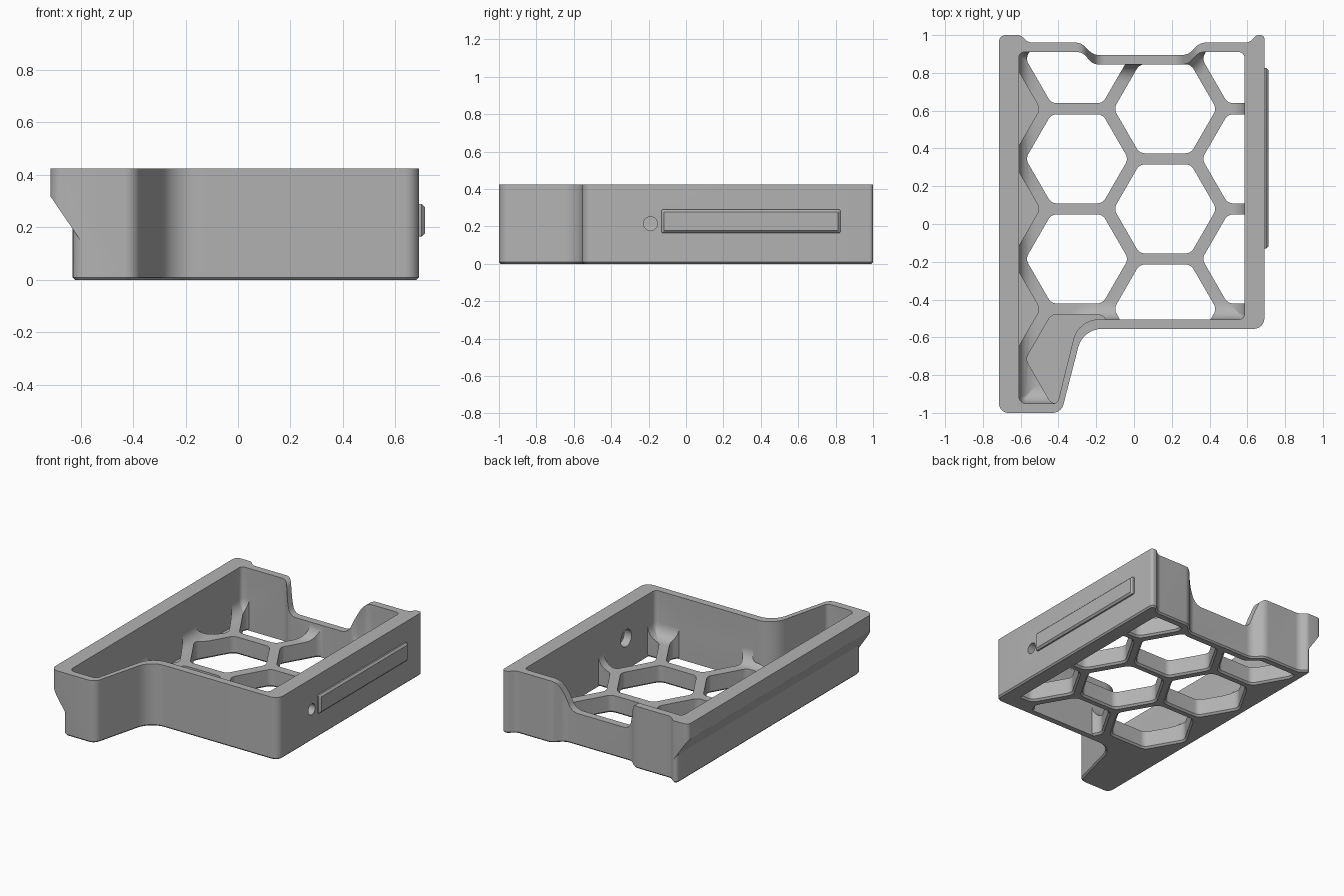
import bpy, math
from mathutils import Vector, Matrix

cube = bpy.data.objects.get("Cube")
if cube:
    bpy.data.objects.remove(cube)

mat = bpy.data.materials.new("plain_grey")
mat.use_nodes = True
grey = (0.45, 0.45, 0.45, 1)
mat.diffuse_color = grey
mat.node_tree.nodes["Principled BSDF"].inputs["Base Color"].default_value = grey


def rounded(points, inset=0.0, steps=8):
    """Counter-clockwise (x, y, radius) corners, offset inwards and rounded."""
    out, n = [], len(points)
    for i in range(n):
        a, b, c = (Vector(points[(i + k) % n][:2]) for k in (-1, 0, 1))
        u, v = (b - a).normalized(), (c - b).normalized()
        nu, nv = Vector((-u.y, u.x)), Vector((-v.y, v.x))
        turn = u.cross(v)
        p = b + (nu + nv) * (inset / (1 + nu.dot(nv)))
        r = points[i][2]
        r = max(r - inset, 0.006) if turn > 0 else r + inset
        ang = math.atan2(turn, u.dot(v))
        start = p - u * r * math.tan(abs(ang) / 2)
        side = math.copysign(1, ang)
        centre = start + nu * r * side
        for k in range(steps + 1):
            out.append(centre + Matrix.Rotation(ang * k / steps, 2) @ (start - centre))
    return out


def stack(name, shapes, layers):
    """Closed solids from rounded outlines, each layer an (inset, z) pair."""
    verts, faces = [], []
    for shape in shapes:
        base = len(verts)
        for inset, z in layers:
            ring = rounded(shape, inset)
            verts += [(p.x, p.y, z) for p in ring]
        n = len(ring)
        for j in range(len(layers) - 1):
            lo, hi = base + j * n, base + j * n + n
            faces += [(lo + i, lo + (i + 1) % n, hi + (i + 1) % n, hi + i) for i in range(n)]
        faces.append([base + i for i in reversed(range(n))])
        faces.append([len(verts) - n + i for i in range(n)])
    mesh = bpy.data.meshes.new(name)
    mesh.from_pydata(verts, [], faces)
    obj = bpy.data.objects.new(name, mesh)
    bpy.context.collection.objects.link(obj)
    mesh.materials.append(mat)
    return obj


def upright(obj):
    """Turn a flat outline so that its y becomes z and its height becomes y."""
    obj.data.transform(Matrix(((1, 0, 0, 0), (0, 0, 1, 0), (0, 1, 0, 0), (0, 0, 0, 1))))
    obj.data.flip_normals()
    return obj


def boolean(target, tool, operation="DIFFERENCE"):
    mod = target.modifiers.new("cut", "BOOLEAN")
    mod.object, mod.operation, mod.solver = tool, operation, "EXACT"
    bpy.context.view_layer.objects.active = target
    bpy.ops.object.modifier_apply(modifier=mod.name)
    bpy.data.objects.remove(tool)


# Outer shell and inner cavity outlines
outer = [(-0.715, -1, 0.05), (-0.385, -1, 0.06), (-0.27, -0.555, 0.13), (0.69, -0.555, 0.055),
         (0.69, 1, 0.02), (0.65, 1, 0.02), (0.61, 0.96, 0.06), (0.35, 0.96, 0.07),
         (0.285, 0.895, 0.07), (-0.215, 0.895, 0.07), (-0.28, 0.96, 0.07), (-0.56, 0.96, 0.06),
         (-0.6, 1, 0.04), (-0.715, 1, 0.035)]
inner = [(-0.61, -0.95, 0.04), (-0.405, -0.95, 0.03), (-0.295, -0.505, 0.14), (0.585, -0.505, 0.03),
         (0.585, 0.91, 0.03), (0.345, 0.91, 0.06), (0.285, 0.845, 0.06), (-0.215, 0.845, 0.06),
         (-0.275, 0.91, 0.06), (-0.61, 0.91, 0.03)]
top, floor, fillet = 0.425, 0.12, 0.09

tray = stack("tray", [outer], [(0.01, 0), (0, 0.01), (0, top)])

# Sloped undercut below the overhanging left rail
undercut = upright(stack("undercut", [[(-0.9, -0.1, 0), (-0.43, -0.1, 0), (-0.9, 0.59, 0)]],
                         [(0, -1.2), (0, 1.2)]))
keep = stack("keep", [[(-0.63, -1.001, 0.05), (1, -1.001, 0.05), (1, 1.001, 0.05),
                       (-0.63, 1.001, 0.03)]], [(0.01, -0.001), (0, 0.01), (0, 0.8)])
boolean(undercut, keep)
boolean(tray, undercut)

# Cavity with a rounded foot where walls meet the floor
quarter = [math.radians(90 * k / 6) for k in range(7)]
layers = [(fillet * (1 - math.sin(a)), floor + fillet * (1 - math.cos(a))) for a in quarter]
boolean(tray, stack("cavity", [inner], layers + [(0, 0.6)]))


# Honeycomb openings and shallow pockets
def hexagon(x, y, radius=0.272):
    return [(x + radius * math.cos(math.radians(60 * k)),
             y + radius * math.sin(math.radians(60 * k)), 0.05) for k in range(6)]


pitch, step = 0.53, 0.467
col_x, low, high = 0.165, 0.08, 0.345
through = [hexagon(col_x, low + pitch * k) for k in (-1, 0, 1)]
through += [hexagon(col_x + s * step, high + pitch * k) for s in (-1, 1) for k in (-1, 0, 1)]
pockets = [hexagon(col_x - 2 * step, low + pitch * k) for k in (-1, 0, 1)]
pockets.append(hexagon(col_x - step, high - 2 * pitch))
for shapes, rings in ((through, [(-0.022, -0.01), (0, 0.012), (0, 0.36)]),
                      (pockets, [(0, 0.05), (0, 0.36)])):
    cells = stack("cells", shapes, rings)
    boolean(cells, stack("limit", [inner], [(0, -0.1), (0, 0.7)]), "INTERSECT")
    boolean(tray, cells)

# Dip in the back wall
dip = [(-0.2, 0.22, 0.06), (0.24, 0.22, 0.08), (0.33, top, 0.06), (0.5, top, 0),
       (0.5, 0.6, 0), (-0.45, 0.6, 0), (-0.45, top, 0), (-0.26, top, 0.05)]
boolean(tray, upright(stack("dip", [dip], [(0, 0.8), (0, 1.1)])))

# Round side hole with a wider bore on the inside
for radius, x in ((0.037, 0.66), (0.058, 0.56)):
    bpy.ops.mesh.primitive_cylinder_add(vertices=32, radius=radius, depth=0.16,
                                        location=(x, -0.19, 0.215), rotation=(0, math.pi / 2, 0))
    boolean(tray, bpy.context.object)

# Raised bar on the right wall
bar = stack("side_bar", [[(-0.075, -0.13, 0.003), (0.05, -0.13, 0.003),
                          (0.05, 0.825, 0.003), (-0.075, 0.825, 0.003)]],
            [(0, -0.01), (0, 0.01), (0.012, 0.022)])
bar.data.transform(Matrix.Translation((0.69, 0, 0.215)) @ Matrix.Rotation(math.pi / 2, 4, "Y"))

for obj in (tray, bar):
    bpy.ops.object.select_all(action="DESELECT")
    obj.select_set(True)
    bpy.context.view_layer.objects.active = obj
    bpy.ops.object.shade_smooth_by_angle(angle=math.radians(30))
